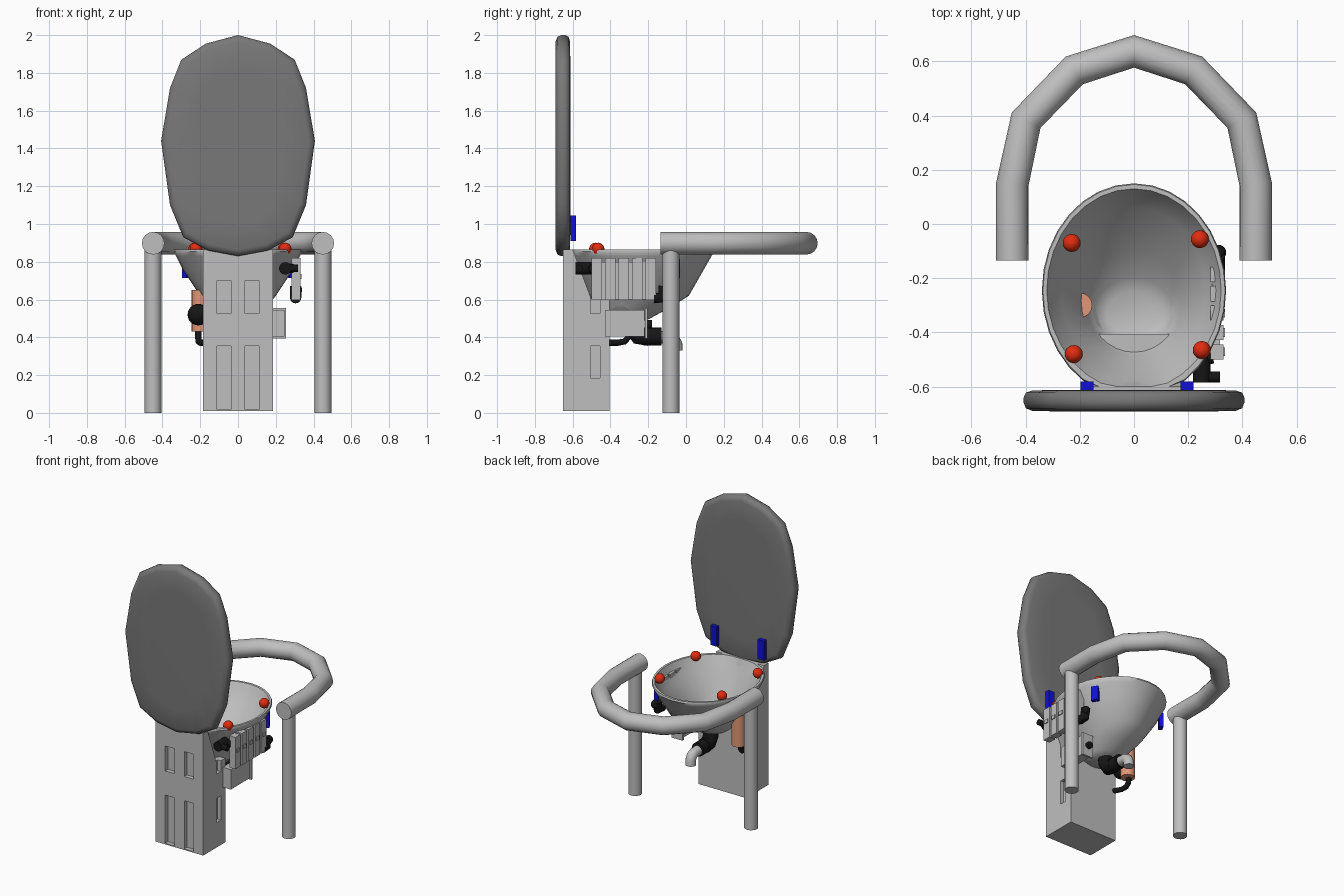
import bpy, bmesh, math
from mathutils import Vector

if "Cube" in bpy.data.objects:
    bpy.data.objects.remove(bpy.data.objects["Cube"])


def material(name, r, g, b):
    m = bpy.data.materials.new(name)
    m.diffuse_color = (r, g, b, 1)
    m.use_nodes = True
    m.node_tree.nodes["Principled BSDF"].inputs["Base Color"].default_value = m.diffuse_color
    return m


LIGHT = material("light grey", 0.52, 0.52, 0.52)
DARK = material("dark grey", 0.19, 0.19, 0.19)
RED = material("red", 0.75, 0.025, 0.005)
BLUE = material("blue", 0.005, 0.005, 0.65)
BLACK = material("black", 0.008, 0.008, 0.008)
COPPER = material("copper", 0.76, 0.31, 0.19)


def finish(ob, mat, angle=None):
    bpy.ops.object.select_all(action='DESELECT')
    ob.select_set(True)
    bpy.context.view_layer.objects.active = ob
    ob.data.materials.clear()
    ob.data.materials.append(mat)
    if angle:
        bpy.ops.object.shade_smooth_by_angle(angle=math.radians(angle))
    return ob


def from_bmesh(name, bm, mat, angle=None):
    bmesh.ops.recalc_face_normals(bm, faces=bm.faces)
    me = bpy.data.meshes.new(name)
    bm.to_mesh(me)
    bm.free()
    ob = bpy.data.objects.new(name, me)
    bpy.context.collection.objects.link(ob)
    return finish(ob, mat, angle)


def add_box(bm, x, y, z):
    """x, y, z are (low, high) pairs"""
    vs = bmesh.ops.create_cube(bm, size=1)['verts']
    for v in vs:
        v.co = Vector([lo + (c + 0.5) * (hi - lo) for c, (lo, hi) in zip(v.co, (x, y, z))])


def box(name, x, y, z, mat):
    bm = bmesh.new()
    add_box(bm, x, y, z)
    return from_bmesh(name, bm, mat)


def ball(name, pos, r, mat):
    bm = bmesh.new()
    bmesh.ops.create_uvsphere(bm, u_segments=20, v_segments=12, radius=r)
    bmesh.ops.translate(bm, verts=bm.verts, vec=pos)
    return from_bmesh(name, bm, mat, 60)


def tube(name, points, r, mat, res=6):
    cu = bpy.data.curves.new(name, 'CURVE')
    cu.dimensions = '3D'
    cu.fill_mode = 'FULL'
    cu.bevel_depth = r
    cu.bevel_resolution = res
    cu.use_fill_caps = True
    sp = cu.splines.new('POLY')
    sp.points.add(len(points) - 1)
    for p, co in zip(sp.points, points):
        p.co = (*co, 1)
    ob = bpy.data.objects.new(name, cu)
    bpy.context.collection.objects.link(ob)
    bpy.ops.object.select_all(action='DESELECT')
    ob.select_set(True)
    bpy.context.view_layer.objects.active = ob
    bpy.ops.object.convert(target='MESH')
    return finish(bpy.context.view_layer.objects.active, mat, 50)


def loft(name, rings, mat, angle):
    """Skin a list of equally long point rings, capping both ends"""
    bm = bmesh.new()
    loops = [[bm.verts.new(p) for p in ring] for ring in rings]
    n = len(loops[0])
    for a, b in zip(loops, loops[1:]):
        for i in range(n):
            j = (i + 1) % n
            bm.faces.new((a[i], a[j], b[j], b[i]))
    bm.faces.new(loops[0])
    bm.faces.new(loops[-1])
    return from_bmesh(name, bm, mat, angle)


# Raised lid: faceted oval with rounded edge
half = [(0, 2.0), (.17, 1.955), (.30, 1.87), (.36, 1.72), (.407, 1.44),
        (.36, 1.10), (.29, .93), (.16, .86), (0, .83)]
outline = half + [(-x, z) for x, z in half[-2:0:-1]]
rings = []
for s, y in ((.6, -.692), (.92, -.69), (.98, -.68), (1, -.66), (1, -.64), (.98, -.622), (.92, -.614), (.6, -.612)):
    rings.append([(x * s, y, 1.42 + (z - 1.42) * (1 - (1 - s) * .7)) for x, z in outline])
loft("lid", rings, DARK, 60)


# Bowl: outer skin from the bottom to the rim, then the inner skin down
def egg(z, a, front, back):
    mid = -.245 if z > .7 else (front + back) / 2
    pts = []
    for i in range(32):
        t = 2 * math.pi * i / 32
        b = (front - mid) if math.sin(t) > 0 else (mid - back)
        pts.append((a * math.cos(t), max(mid + b * math.sin(t), -.6), z))
    return pts


bowl = [(.48, .08, -.24, -.40), (.50, .11, -.19, -.44), (.56, .155, -.08, -.475),
        (.62, .20, .015, -.51), (.76, .293, .095, -.575), (.83, .328, .135, -.625),
        (.855, .34, .15, -.645), (.866, .336, .146, -.64), (.866, .322, .13, -.615),
        (.83, .308, .11, -.59), (.76, .268, .06, -.55), (.62, .175, -.10, -.485),
        (.545, .145, -.20, -.44), (.525, .10, -.25, -.40)]
loft("bowl", [egg(*r) for r in bowl], LIGHT, 50)

# Pedestal column with sloped shoulder and recessed slots
side = [(-.65, .01), (-.65, .865), (-.60, .865), (-.50, .60), (-.405, .60), (-.405, .01)]
column = loft("column", [[(x, y, z) for y, z in side] for x in (-.185, .185)], LIGHT, None)
bm = bmesh.new()
for s in (-1, 1):
    cx = .074 * s
    for z in ((.018, .355), (.525, .70)):
        add_box(bm, (cx - .036, cx + .036), (-.7, -.62), z)
    for z in ((.185, .355), (.525, .70)):
        add_box(bm, tuple(sorted((.16 * s, .25 * s))), (-.505, -.455), z)
cutter = from_bmesh("slot_cutter", bm, LIGHT)
cutter.hide_render = True
finish(column, LIGHT)
mod = column.modifiers.new("slots", 'BOOLEAN')
mod.operation = 'DIFFERENCE'
mod.solver = 'EXACT'
mod.object = cutter
bpy.ops.object.modifier_apply(modifier="slots")
bpy.data.objects.remove(cutter)

# Arm rail on two legs
right = [(.449, -.135), (.449, .147), (.398, .383), (.22, .567), (0, .637)]
path = right + [(-x, y) for x, y in right[-2::-1]]
tube("arm_rail", [(x, y, .898) for x, y in path], .06, LIGHT)
for s, n in ((-1, "left"), (1, "right")):
    tube(n + "_leg", [(.45 * s, -.08, 0), (.45 * s, -.08, .87)], .045, LIGHT)

# Red seat buttons
for i, (x, y) in enumerate(((-.23, -.07), (.243, -.056), (-.222, -.48), (.25, -.465))):
    ball(f"seat_button_{i + 1}", (x, y, .868), .033, RED)

# Blue hinges and side sensors
for x, n in ((-.173, "left"), (.195, "right")):
    box(n + "_hinge", (x - .024, x + .024), (-.612, -.582), (.91, 1.045), BLUE)
for s, n in ((-1, "left"), (1, "right")):
    ob = box(n + "_sensor", (-.014, .014), (-.024, .024), (-.05, .05), BLUE)
    ob.location = (.272 * s, -.06, .765)
    ob.rotation_euler = (0, 0, math.radians(30 * s))

# Control modules on the right side, joined by a bar
for i in range(5):
    y = -.5 + .0715 * i
    box(f"module_{i + 1}", (.283, .33), (y, y + .056), (.597, .82), LIGHT)
    box(f"module_latch_{i + 1}", (.325, .336), (y + .012, y + .044), (.71, .735), LIGHT)
box("module_bar", (.288, .318), (-.49, -.17), (.60, .80), LIGHT)

# Black connectors at both ends of the modules
tube("rear_connector", [(.25, -.49, .765), (.25, -.585, .765)], .033, BLACK)
tube("rear_connector_stub", [(.25, -.565, .765), (.318, -.565, .765)], .02, BLACK)
tube("rear_connector_link", [(.25, -.50, .765), (.29, -.49, .765)], .025, BLACK)
tube("front_connector", [(.305, -.17, .61), (.305, -.125, .61), (.305, -.115, .67)], .03, BLACK)
ball("front_connector_cap", (.312, -.105, .65), .028, BLACK)

# Right motor housing with end flange and knob
box("motor_housing", (.18, .245), (-.43, -.22), (.405, .545), LIGHT)
box("motor_flange", (.17, .255), (-.218, -.203), (.395, .555), LIGHT)
tube("motor_knob", [(.21, -.205, .47), (.21, -.18, .47)], .022, BLACK)

# Copper heater with pump ball and hose
tube("heater", [(-.2, -.3, .43), (-.2, -.3, .65)], .046, COPPER)
ball("pump", (-.21, -.375, .52), .057, BLACK)
tube("hose", [(-.21, -.3, .45), (-.21, -.305, .40), (-.208, -.325, .378),
              (-.20, -.36, .372), (-.17, -.42, .372)], .017, BLACK, 3)

# Drain: black trap under the bowl and grey elbow
tube("drain_neck", [(0, -.28, .52), (0, -.275, .45), (0, -.25, .41), (0, -.2, .405)], .05, BLACK)
tube("drain_collar", [(0, -.225, .405), (0, -.13, .405)], .047, BLACK)
tube("drain_elbow", [(0, -.15, .40), (0, -.09, .40), (0, -.065, .388), (0, -.053, .365), (0, -.052, .33)],
     .034, LIGHT)
